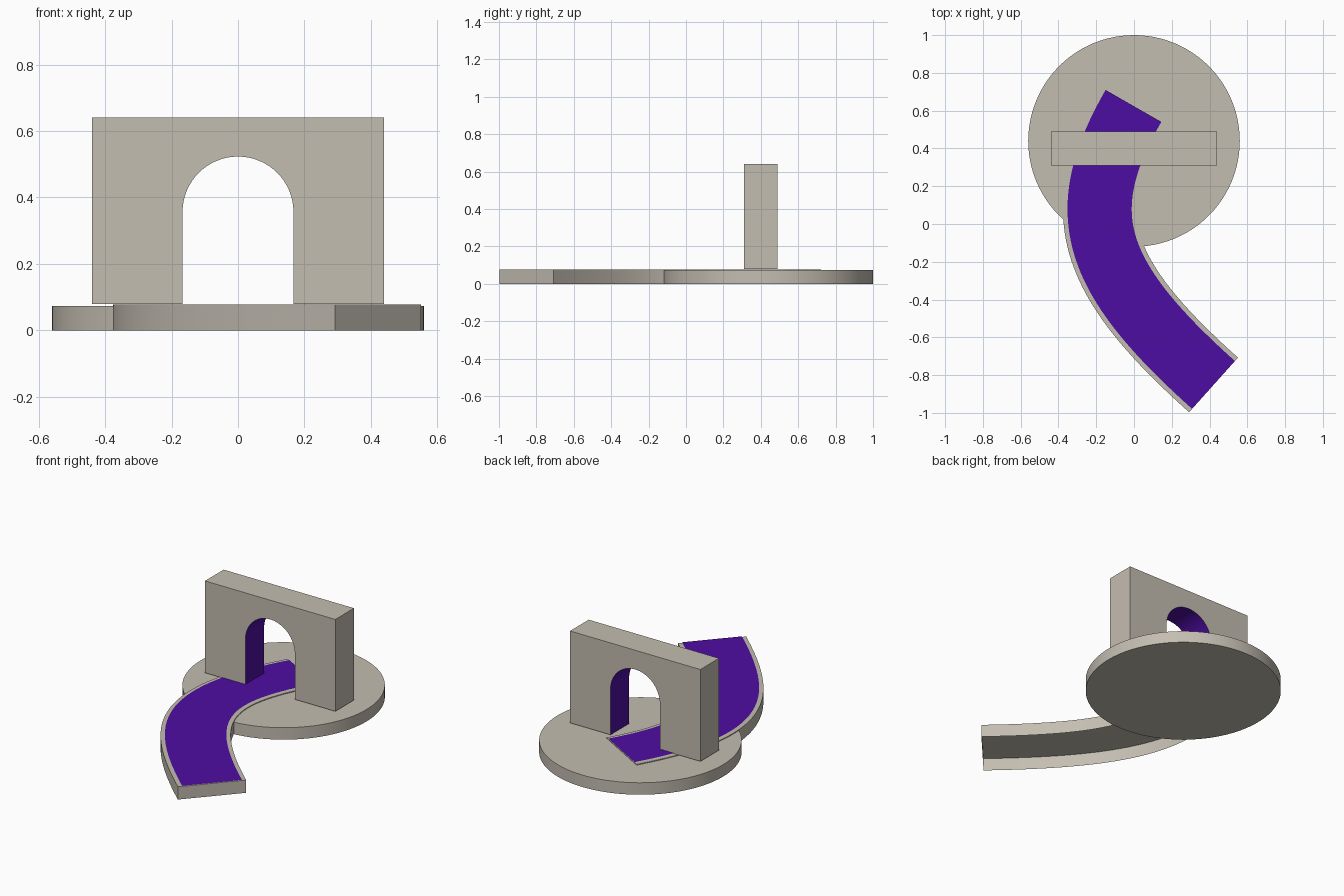
import bpy, bmesh, math
from mathutils import Vector

cube = bpy.data.objects.get("Cube")
if cube:
    bpy.data.objects.remove(cube, do_unlink=True)


def material(name, rgb):
    m = bpy.data.materials.new(name)
    m.use_nodes = True
    m.diffuse_color = (*rgb, 1)
    m.node_tree.nodes["Principled BSDF"].inputs["Base Color"].default_value = (*rgb, 1)
    return m


stone = material("warm grey stone", (0.55, 0.51, 0.44))
purple = material("deep purple", (0.076, 0.004, 0.36))


def finish(bm, name, mats):
    mesh = bpy.data.meshes.new(name)
    bm.to_mesh(mesh)
    bm.free()
    for m in mats:
        mesh.materials.append(m)
    ob = bpy.data.objects.new(name, mesh)
    bpy.context.collection.objects.link(ob)
    bpy.ops.object.select_all(action='DESELECT')
    ob.select_set(True)
    bpy.context.view_layer.objects.active = ob
    bpy.ops.object.shade_smooth_by_angle(angle=math.radians(30))


# Round base
BASE_TOP = 0.073
bm = bmesh.new()
bmesh.ops.create_cone(bm, cap_ends=True, segments=96, radius1=0.56, radius2=0.56, depth=BASE_TOP)
bmesh.ops.translate(bm, verts=bm.verts, vec=(0, 0.44, BASE_TOP / 2))
finish(bm, "round_base", [stone])

# Arched gate: one outline pushed back, with a purple inner surface
HALF, BOTTOM, TOP, OPEN, SPRING = 0.44, 0.079, 0.64, 0.167, 0.356
outline = [(OPEN, BOTTOM), (HALF, BOTTOM), (HALF, TOP), (-HALF, TOP), (-HALF, BOTTOM), (-OPEN, BOTTOM)]
STEPS = 32
for i in range(STEPS + 1):
    a = math.pi * (1 - i / STEPS)
    outline.append((OPEN * math.cos(a), SPRING + OPEN * math.sin(a)))
bm = bmesh.new()
front = bm.faces.new([bm.verts.new((x, 0.31, z)) for x, z in outline])
back = bmesh.ops.extrude_face_region(bm, geom=[front])["geom"]
bmesh.ops.translate(bm, verts=[v for v in back if isinstance(v, bmesh.types.BMVert)], vec=(0, 0.18, 0))
bmesh.ops.recalc_face_normals(bm, faces=bm.faces)
for f in bm.faces:
    if all(abs(v.co.x) < OPEN + 0.001 for v in f.verts):
        f.material_index = 1
finish(bm, "arched_gate", [stone, purple])

# Curved path centre line
P = [Vector(p) for p in ((0.421, -0.852), (-0.228, -0.271), (-0.326, 0.061), (-0.003, 0.625))]


def path_point(t):
    s = 1 - t
    pos = P[0] * s**3 + P[1] * 3 * s * s * t + P[2] * 3 * s * t * t + P[3] * t**3
    tan = (P[1] - P[0]) * s * s + (P[2] - P[1]) * 2 * s * t + (P[3] - P[2]) * t * t
    tan.normalize()
    return pos, Vector((tan.y, -tan.x))


def sweep(name, section, mat, caps):
    bm = bmesh.new()
    rows = []
    for i in range(49):
        pos, side = path_point(i / 48)
        rows.append([bm.verts.new((*(pos + side * w), z)) for w, z in section])
    for a, b in zip(rows, rows[1:]):
        for j in range(len(section) - 1):
            bm.faces.new((a[j], a[j + 1], b[j + 1], b[j]))
    if caps:
        bm.faces.new(rows[0][::-1])
        bm.faces.new(rows[-1])
    finish(bm, name, [mat])


# Path kerb is open underneath, with a thin purple surface on top
W, H = 0.194, 0.078
sweep("path_kerb", [(-W, 0), (-W, H), (W, H), (W, 0)], stone, True)
sweep("path_surface", [(-0.17, 0.0815), (0.17, 0.0815)], purple, False)
